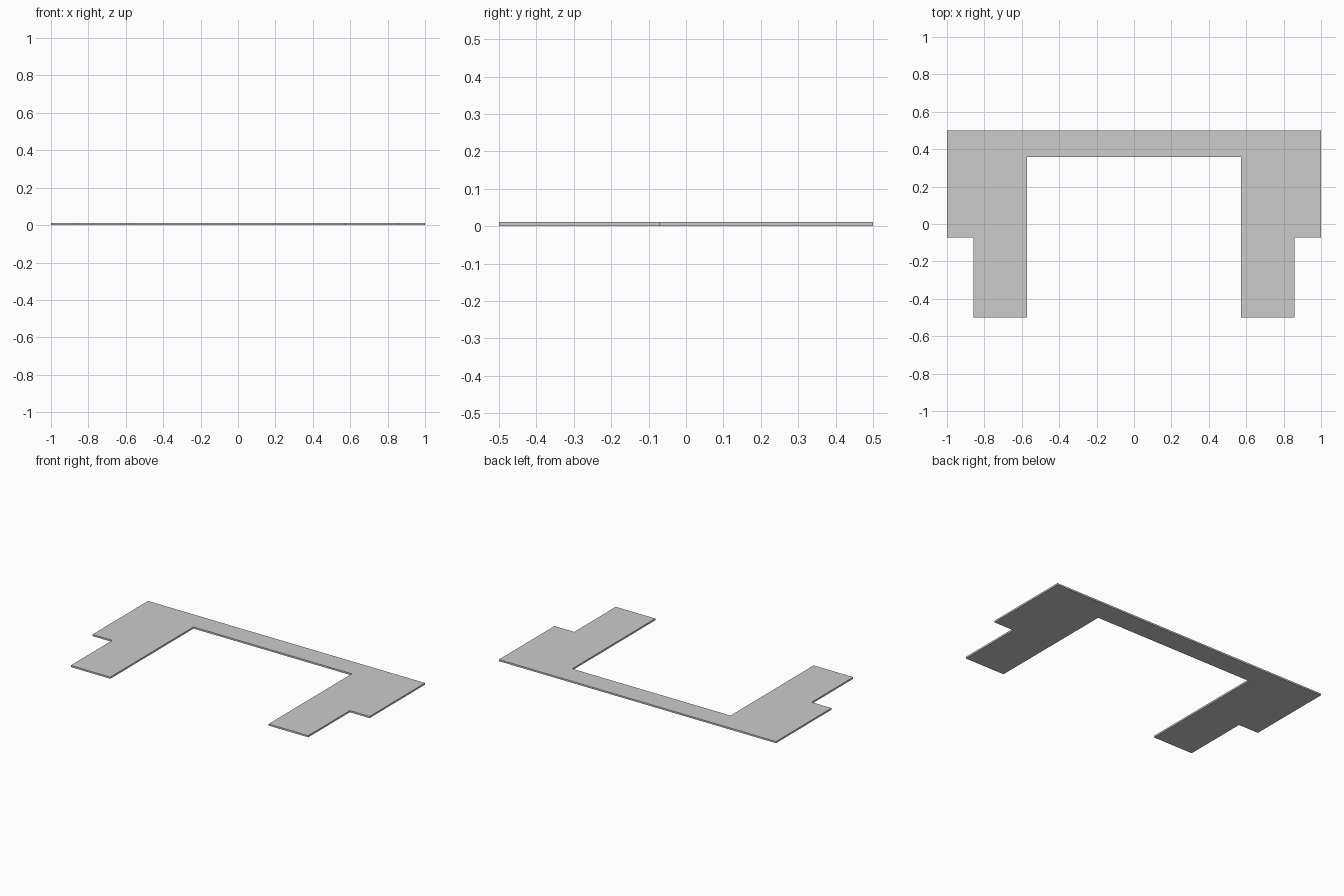
import bpy
import bmesh

if "Cube" in bpy.data.objects:
    bpy.data.objects.remove(bpy.data.objects["Cube"])

U = 1 / 7          # layout module
THICKNESS = 0.011

# Right half of the plan outline, from the back centre round to the inner edge
half = [(0, 0.5), (7 * U, 0.5), (7 * U, 0.5 - 4 * U), (6 * U, 0.5 - 4 * U),
        (6 * U, -0.5), (4 * U, -0.5), (4 * U, 0.5 - U), (0, 0.5 - U)]

# Full outline: right half plus its mirror image, without the centre points
right = half[1:-1]
outline = right + [(-x, y) for x, y in reversed(right)]

# Flat plate: one profile face extruded upward
bm = bmesh.new()
face = bm.faces.new([bm.verts.new((x, y, 0)) for x, y in outline])
result = bmesh.ops.extrude_face_region(bm, geom=[face], use_keep_orig=True)
top = [v for v in result["geom"] if isinstance(v, bmesh.types.BMVert)]
bmesh.ops.translate(bm, verts=top, vec=(0, 0, THICKNESS))
bmesh.ops.recalc_face_normals(bm, faces=bm.faces)

mesh = bpy.data.meshes.new("floor_plate")
bm.to_mesh(mesh)
bm.free()
plate = bpy.data.objects.new("floor_plate", mesh)
bpy.context.collection.objects.link(plate)
